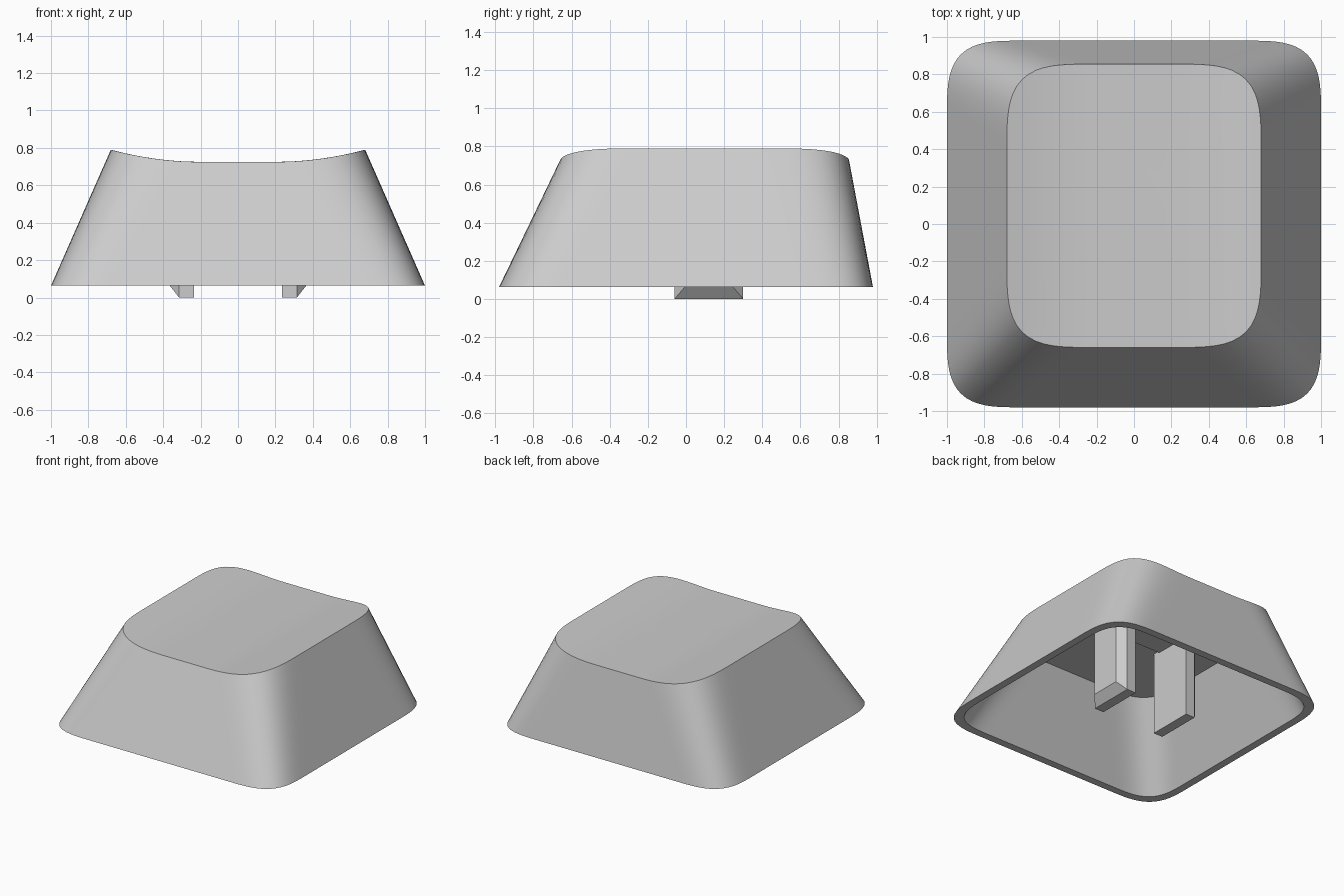
import bpy, bmesh, math

if "Cube" in bpy.data.objects:
    bpy.data.objects.remove(bpy.data.objects["Cube"], do_unlink=True)

# One plain grey plastic
GREY = (0.6, 0.6, 0.6, 1.0)
plastic = bpy.data.materials.new("grey_plastic")
plastic.use_nodes = True
plastic.diffuse_color = GREY
bsdf = plastic.node_tree.nodes["Principled BSDF"]
bsdf.inputs["Base Color"].default_value = GREY

BASE_Z, ROOF_Z, DISH_Z, LIP_Z = 0.063, 0.655, 0.725, 0.79
TOP_HALF = 0.68
WALL = 0.06
SEGMENTS = 20


def outline(half_x, front, back, reach, power):
    """Rectangle with soft superelliptic corners, anticlockwise."""
    mid, half_y = (front + back) / 2, (back - front) / 2
    points = []
    for sx, sy, start in ((1, 1, 0), (-1, 1, 1), (-1, -1, 2), (1, -1, 3)):
        for i in range(SEGMENTS + 1):
            angle = (start + i / SEGMENTS) * math.pi / 2
            cx, cy = abs(math.cos(angle)), abs(math.sin(angle))
            size = reach / (cx ** power + cy ** power) ** (1 / power)
            points.append((sx * (half_x - reach + size * cx),
                           mid + sy * (half_y - reach + size * cy)))
    return points


def dish(x):
    """Height of the hollowed top, flat along the middle."""
    rise = max(0, abs(x) - 0.2) / (TOP_HALF - 0.2)
    return DISH_Z + (LIP_Z - DISH_Z) * rise ** 2


def finish(bm, name, smooth=False):
    bmesh.ops.recalc_face_normals(bm, faces=bm.faces)
    mesh = bpy.data.meshes.new(name)
    bm.to_mesh(mesh)
    bm.free()
    mesh.materials.append(plastic)
    obj = bpy.data.objects.new(name, mesh)
    bpy.context.collection.objects.link(obj)
    if smooth:
        bpy.ops.object.select_all(action="DESELECT")
        obj.select_set(True)
        bpy.context.view_layer.objects.active = obj
        bpy.ops.object.shade_smooth_by_angle(angle=math.radians(30))


# Hollow cap: cavity roof, inner wall, rim, outer wall, dished top
bottom = outline(1.0, -0.98, 0.98, 0.4, 3.4)
top = outline(TOP_HALF, -0.66, 0.855, 0.48, 3.7)
rim = outline(1.0 - WALL, -0.98 + WALL, 0.98 - WALL, 0.36, 3.4)
roof = outline(0.666, -0.646, 0.817, 0.4, 3.4)

bm = bmesh.new()
rings = []


def add_ring(points, height):
    rings.append([bm.verts.new((x, y, height(x))) for x, y in points])


add_ring(roof, lambda x: ROOF_Z)
add_ring(rim, lambda x: BASE_Z)
add_ring(bottom, lambda x: BASE_Z)
add_ring(top, dish)
for scale in (0.9, 0.8, 0.7, 0.6, 0.5, 0.4, 0.28):
    add_ring([(x * scale, 0.1 + (y - 0.1) * scale) for x, y in top], dish)

for lower, upper in zip(rings, rings[1:]):
    for i in range(len(lower)):
        j = (i + 1) % len(lower)
        bm.faces.new((lower[i], lower[j], upper[j], upper[i]))
bm.faces.new(rings[0])
bm.faces.new(rings[-1])
finish(bm, "cap_shell", smooth=True)


# Clip legs: chamfered posts with a slanted outer toe
def clip_leg(name, side):
    plan = ((0.236, -0.06, 0), (0.315, -0.06, 0), (0.37, 0, 0.07),
            (0.37, 0.24, 0.07), (0.315, 0.3, 0), (0.236, 0.3, 0))
    bm = bmesh.new()
    low = [bm.verts.new((side * x, y, z)) for x, y, z in plan]
    high = [bm.verts.new((side * x, y, ROOF_Z + 0.02)) for x, y, z in plan]
    for i in range(len(plan)):
        j = (i + 1) % len(plan)
        bm.faces.new((low[i], low[j], high[j], high[i]))
    bm.faces.new((low[0], low[1], low[4], low[5]))
    bm.faces.new(low[1:5])
    bm.faces.new(high)
    finish(bm, name)


clip_leg("left_clip_leg", 1)
clip_leg("right_clip_leg", -1)

# Low pad under the roof between the legs
bm = bmesh.new()
bmesh.ops.create_cube(bm, size=1)
bmesh.ops.scale(bm, vec=(0.5, 0.24, 0.03), verts=bm.verts)
bmesh.ops.translate(bm, vec=(0, 0.12, ROOF_Z), verts=bm.verts)
finish(bm, "roof_pad")
